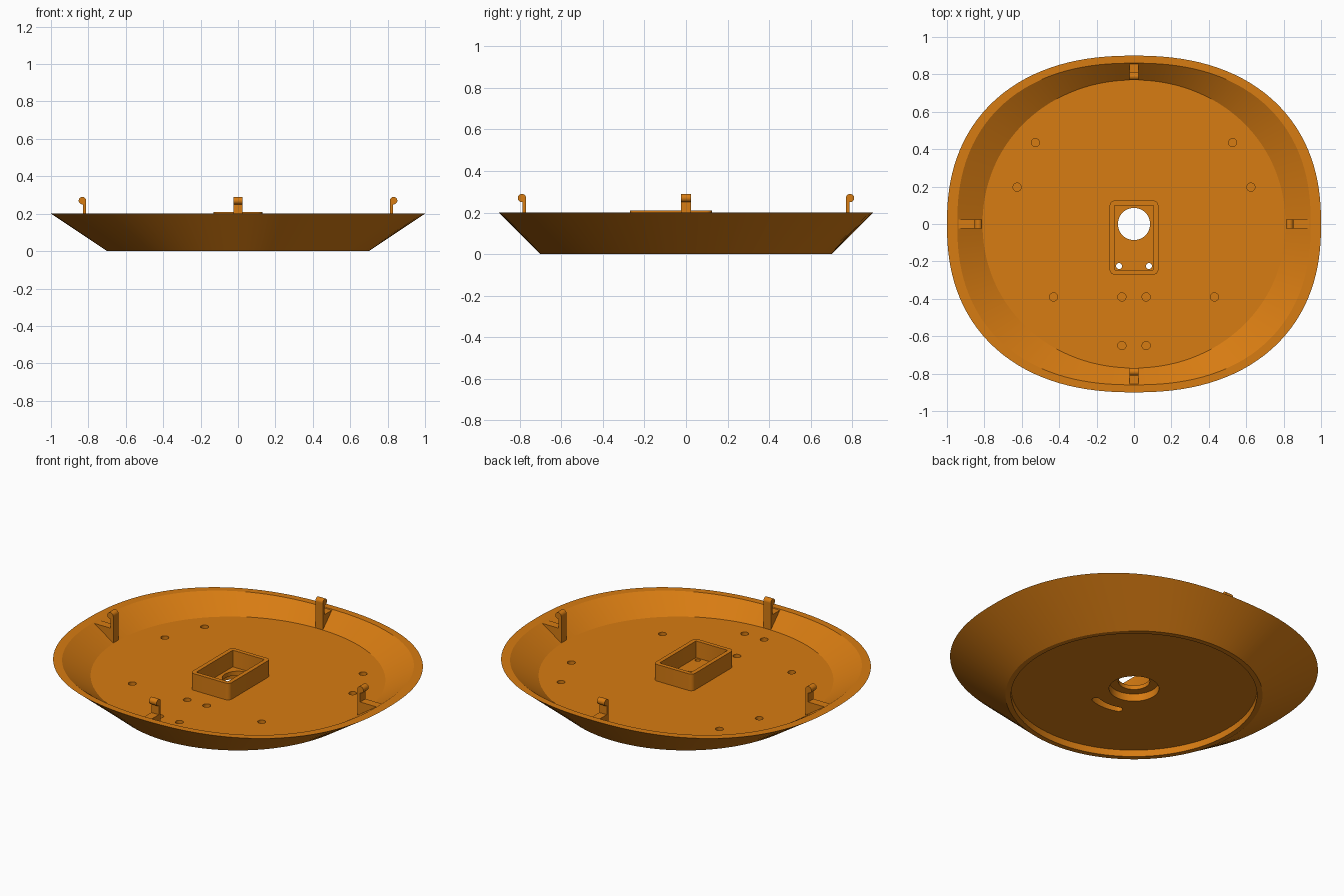
import bpy, bmesh, math
from mathutils import Matrix

if "Cube" in bpy.data.objects:
    bpy.data.objects.remove(bpy.data.objects["Cube"])

orange = bpy.data.materials.new("burnt orange")
orange.diffuse_color = (0.68, 0.20, 0.006, 1)
orange.use_nodes = True
orange.node_tree.nodes["Principled BSDF"].inputs["Base Color"].default_value = orange.diffuse_color


def loft(name, rings, cutter=False):
    """Closed solid through rings that share one point count."""
    bm = bmesh.new()
    rows = [[bm.verts.new(p) for p in ring] for ring in rings]
    n = len(rows[0])
    for a, b in zip(rows, rows[1:]):
        for i in range(n):
            j = (i + 1) % n
            bm.faces.new((a[i], a[j], b[j], b[i]))
    bm.faces.new(rows[0][::-1])
    bm.faces.new(rows[-1])
    bmesh.ops.recalc_face_normals(bm, faces=bm.faces)
    mesh = bpy.data.meshes.new(name)
    bm.to_mesh(mesh)
    bm.free()
    mesh.materials.append(orange)
    obj = bpy.data.objects.new(name, mesh)
    bpy.context.collection.objects.link(obj)
    obj.hide_render = cutter
    return obj


def oval(rx, ry, z, power=2.0, n=128, cx=0, cy=0):
    pts = []
    for i in range(n):
        a = 2 * math.pi * i / n
        c, s = math.cos(a), math.sin(a)
        r = (abs(c) ** power + abs(s) ** power) ** (-1 / power)
        pts.append((cx + rx * r * c, cy + ry * r * s, z))
    return pts


def prism(name, outline, z0, z1, cutter=True):
    return loft(name, [[(p[0], p[1], z) for p in outline] for z in (z0, z1)], cutter)


def rounded_rect(x0, x1, y0, y1, r, n=6):
    pts = []
    corners = ((x1 - r, y1 - r), (x0 + r, y1 - r), (x0 + r, y0 + r), (x1 - r, y0 + r))
    for k, (cx, cy) in enumerate(corners):
        for i in range(n + 1):
            a = math.pi / 2 * (k + i / n)
            pts.append((cx + r * math.cos(a), cy + r * math.sin(a)))
    return pts


def cut(obj, cutter):
    mod = obj.modifiers.new("cut", "BOOLEAN")
    mod.operation, mod.solver, mod.object = "DIFFERENCE", "EXACT", cutter
    bpy.context.view_layer.objects.active = obj
    bpy.ops.object.modifier_apply(modifier=mod.name)
    bpy.data.objects.remove(cutter)


def smooth(obj):
    bpy.ops.object.select_all(action="DESELECT")
    obj.select_set(True)
    bpy.context.view_layer.objects.active = obj
    bpy.ops.object.shade_smooth_by_angle(angle=math.radians(30))


FLOOR, RIM = 0.11, 0.20

# Dish: round foot flaring to a squarish oval rim
dish = loft("dish", [oval(0.70, 0.70, 0), oval(1.0, 0.9, RIM, 2.3)])
k = 0.02 / (RIM - FLOOR)  # cavity overshoots the rim along the same slope
inner, outer = oval(0.81, 0.77, FLOOR, 2.05), oval(0.945, 0.86, RIM, 2.33)
over = [tuple(b + (b - a) * k for a, b in zip(p, q)) for p, q in zip(inner, outer)]
cut(dish, loft("cavity", [inner, outer, over], True))

# Underside recess, counterbore and centre hole
cut(dish, prism("foot_recess", oval(0.67, 0.67, 0), -0.05, 0.04))
cut(dish, prism("counterbore", oval(0.136, 0.136, 0, n=64), 0.0, 0.085))
cut(dish, prism("centre_hole", oval(0.086, 0.086, 0, n=64), 0.0, 0.2))

# Curved slot under the floor, with a through hole at each end
R, W, SPAN = 0.24, 0.022, math.atan2(0.08, 0.225)
slot = []
for side, ends in ((R + W, (-1, 1)), (R - W, (1, -1))):
    for i in range(13):
        a = -math.pi / 2 + SPAN * (ends[0] + (ends[1] - ends[0]) * i / 12)
        slot.append((side * math.cos(a), side * math.sin(a)))
    c = -math.pi / 2 + SPAN * ends[1]
    for i in range(1, 8):
        a = c + (0 if ends[1] > 0 else math.pi) + math.pi * i / 8
        slot.append((R * math.cos(c) + W * math.cos(a), R * math.sin(c) + W * math.sin(a)))
cut(dish, prism("curved_slot", slot, 0.0, 0.085))
for x in (-0.08, 0.08):
    cut(dish, prism("pin_hole", oval(0.016, 0.016, 0, n=20, cx=x, cy=-0.225), 0.0, 0.2))

# Blind screw holes, mirrored left and right
for x, y in ((0.527, 0.435), (0.625, 0.197), (0.43, -0.39), (0.065, -0.39), (0.065, -0.65)):
    for s in (-1, 1):
        cut(dish, prism("screw_hole", oval(0.022, 0.022, 0, n=24, cx=s * x, cy=y), 0.07, 0.2))
smooth(dish)

# Open box around the centre hole
box = prism("centre_box", rounded_rect(-0.13, 0.13, -0.27, 0.125, 0.025), FLOOR - 0.005, 0.21, False)
cut(box, prism("box_pocket", rounded_rect(-0.105, 0.105, -0.245, 0.1, 0.004, 2), 0.05, 0.3))
smooth(box)


# Four snap clips: post, rounded hook and rib joining the wall
def across(name, profile, turn):
    obj = loft(name, [[(d, w, z) for d, z in profile] for w in (-0.025, 0.025)])
    obj.data.transform(Matrix.Rotation(turn, 4, "Z"))
    return obj


for side, turn, d, wall in (("right", 0, 0.812, 0.943), ("back", 0.5, 0.77, 0.858),
                            ("left", 1, 0.812, 0.943), ("front", 1.5, 0.77, 0.858)):
    t = turn * math.pi
    across(side + "_clip_post", [(d, FLOOR - 0.01), (d + 0.018, FLOOR - 0.01),
                                 (d + 0.018, 0.27), (d, 0.27)], t)
    hook = [(d + 0.02 + 0.02 * math.cos(math.tau * i / 20),
             0.27 + 0.02 * math.sin(math.tau * i / 20)) for i in range(20)]
    smooth(across(side + "_clip_hook", hook, t))
    across(side + "_clip_rib", [(d + 0.001, FLOOR - 0.01), (d + 0.015, FLOOR - 0.01),
                                (wall, 0.196), (d + 0.001, 0.196)], t)
